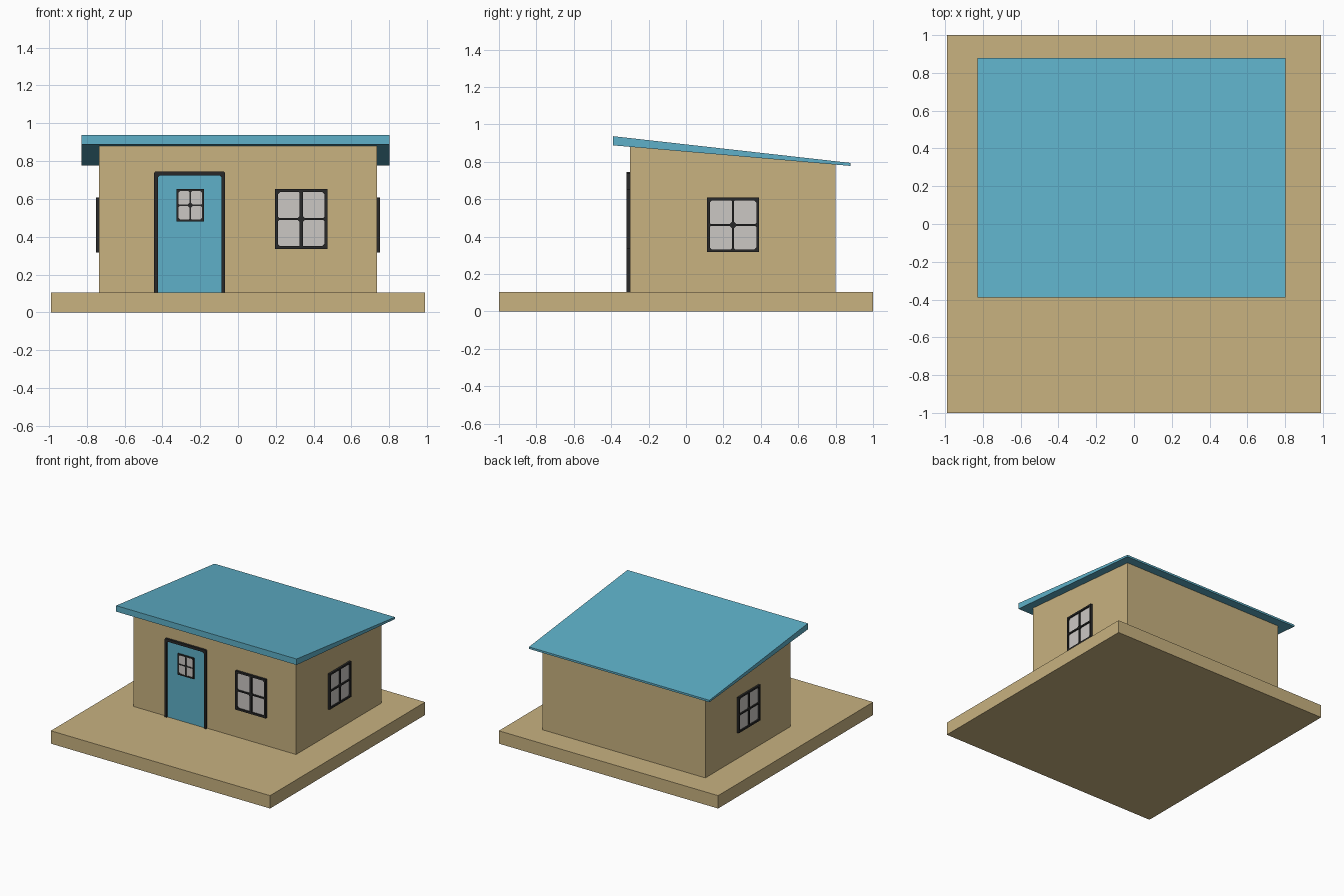
import bpy, bmesh
from mathutils import Vector

if "Cube" in bpy.data.objects:
    bpy.data.objects.remove(bpy.data.objects["Cube"])


def material(name, rgb):
    m = bpy.data.materials.new(name)
    m.diffuse_color = (*rgb, 1)
    m.use_nodes = True
    m.node_tree.nodes["Principled BSDF"].inputs["Base Color"].default_value = m.diffuse_color
    return m


TAN = material("sand", (0.578, 0.445, 0.216))
BLUE = material("sky_blue", (0.112, 0.434, 0.578))
DARK = material("charcoal", (0.022, 0.022, 0.022))
GLASS = material("pale_glass", (0.597, 0.571, 0.552))


def prism(bm, pts, push):
    """Extrude a closed outline of points along a vector."""
    a = [bm.verts.new(p) for p in pts]
    b = [bm.verts.new(Vector(p) + Vector(push)) for p in pts]
    bm.faces.new(a)
    bm.faces.new(b[::-1])
    for i in range(len(a)):
        j = (i + 1) % len(a)
        bm.faces.new((a[i], b[i], b[j], a[j]))


def finish(name, bm, mat):
    bmesh.ops.recalc_face_normals(bm, faces=bm.faces[:])
    me = bpy.data.meshes.new(name)
    bm.to_mesh(me)
    bm.free()
    me.materials.append(mat)
    ob = bpy.data.objects.new(name, me)
    bpy.context.collection.objects.link(ob)
    return ob


def profile(name, yz, x0, x1, mat):
    """Side profile extruded across x."""
    bm = bmesh.new()
    prism(bm, [(x0, y, z) for y, z in yz], (x1 - x0, 0, 0))
    return finish(name, bm, mat)


# Wall placement: (along wall, up, out of wall) -> world
FACES = {
    "front": lambda u, v, w: Vector((u, -0.30 - w, v)),
    "right": lambda u, v, w: Vector((0.735 + w, u, v)),
    "left": lambda u, v, w: Vector((-0.735 - w, u, v)),
}


def plate(name, side, outlines, w0, w1, mat):
    place = FACES[side]
    bm = bmesh.new()
    for o in outlines:
        pts = [place(u, v, w0) for u, v in o]
        prism(bm, pts, place(0, 0, w1) - place(0, 0, w0))
    return finish(name, bm, mat)


def rect(u0, u1, v0, v1):
    return [(u0, v0), (u1, v0), (u1, v1), (u0, v1)]


def diamond(u, v, r):
    return [(u - r, v), (u, v - r), (u + r, v), (u, v + r)]


def window(name, side, u0, u1, v0, v1, t, mid_u, mid_v, w0, w1):
    """Glass plate with a border, cross bars and chamfered corners."""
    cu, cv = (u0 + u1) / 2, (v0 + v1) / 2
    bars = [rect(u0, u0 + t, v0, v1), rect(u1 - t, u1, v0, v1),
            rect(u0 + t, u1 - t, v0, v0 + t), rect(u0 + t, u1 - t, v1 - t, v1),
            rect(cu - mid_u / 2, cu + mid_u / 2, v0 + t, v1 - t),
            rect(u0 + t, u1 - t, cv - mid_v / 2, cv + mid_v / 2)]
    plate(name + "_frame", side, bars, w0, w1, DARK)
    # small gussets in the pane corners
    r = t * 0.8
    spots = [diamond(u, v, r) for u in (u0 + t, u1 - t) for v in (v0 + t, v1 - t)]
    spots += [diamond(cu, v, r) for v in (v0 + t, v1 - t)]
    spots += [diamond(u, cv, r) for u in (u0 + t, u1 - t)]
    spots.append(diamond(cu, cv, t * 1.6))
    plate(name + "_corners", side, spots, w0, w1 - 0.001, DARK)
    plate(name + "_glass", side, [rect(u0 + t / 2, u1 - t / 2, v0 + t / 2, v1 - t / 2)],
          w0, w0 + 0.005, GLASS)


# Base slab, walls with sloping top, wedge roof
profile("base_slab", rect(-1, 1, 0, 0.105), -0.99, 0.99, TAN)
profile("walls", [(-0.30, 0.105), (0.80, 0.105), (0.80, 0.786), (-0.30, 0.881)],
        -0.735, 0.735, TAN)
profile("roof", [(-0.39, 0.888), (0.88, 0.778), (0.88, 0.794), (-0.39, 0.937)],
        -0.828, 0.802, BLUE)

# Door with its surround
plate("door", "front", [rect(-0.425, -0.08, 0.105, 0.73)], 0, 0.006, BLUE)
plate("door_frame", "front",
      [[(-0.443, 0.105), (-0.422, 0.105), (-0.422, 0.715), (-0.412, 0.725),
        (-0.098, 0.725), (-0.086, 0.713), (-0.086, 0.105), (-0.068, 0.105),
        (-0.068, 0.738), (-0.075, 0.746), (-0.436, 0.746), (-0.443, 0.738)]],
      0, 0.017, DARK)
window("door_window", "front", -0.325, -0.18, 0.48, 0.652, 0.011, 0.009, 0.008, 0.006, 0.015)

# Wall windows
window("front_window", "front", 0.196, 0.472, 0.335, 0.652, 0.015, 0.018, 0.01, 0, 0.017)
for side in ("right", "left"):
    window(side + "_window", side, 0.113, 0.39, 0.317, 0.608, 0.014, 0.011, 0.011, 0, 0.016)
